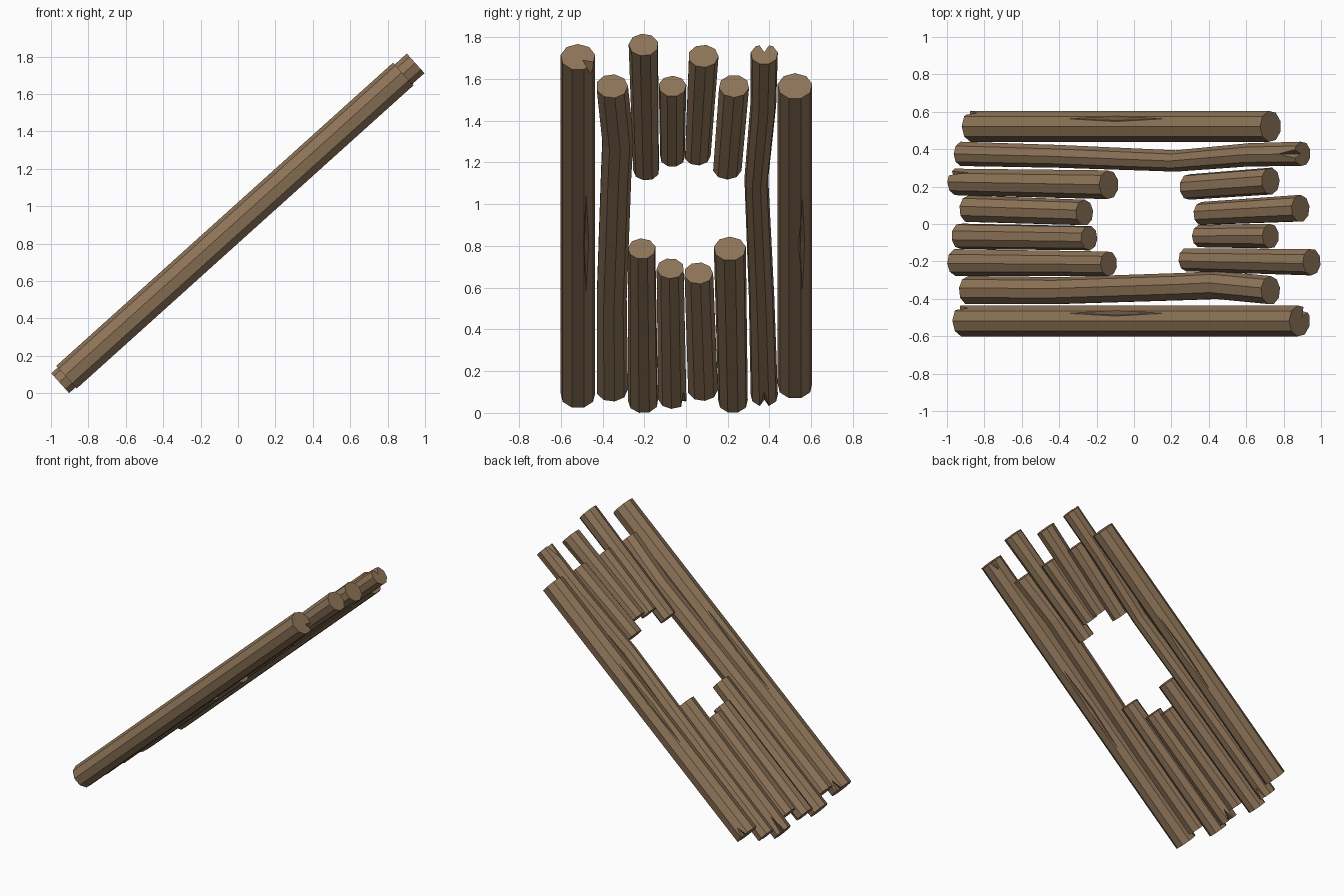
import bpy, bmesh, math
from mathutils import Vector, Matrix

if "Cube" in bpy.data.objects:
    bpy.data.objects.remove(bpy.data.objects["Cube"])

TILT = math.radians(42)
COS = math.cos(TILT)
SIDES = 9
# local frame: X along the logs, Y across the wall, Z out of the upper face
FRAME = Matrix.Translation((0, 0, 0.908)) @ Matrix.Rotation(-TILT, 4, 'Y')

wood = bpy.data.materials.new("brown wood")
wood.diffuse_color = (0.27, 0.175, 0.098, 1)
wood.use_nodes = True
wood.node_tree.nodes["Principled BSDF"].inputs["Base Color"].default_value = wood.diffuse_color


def finish(bm, name):
    bmesh.ops.recalc_face_normals(bm, faces=bm.faces)
    mesh = bpy.data.meshes.new(name)
    bm.to_mesh(mesh)
    bm.free()
    mesh.materials.append(wood)
    ob = bpy.data.objects.new(name, mesh)
    ob.matrix_world = FRAME
    bpy.context.collection.objects.link(ob)
    return ob


def axis_y(rings, x):
    """Height across the wall and radius of a log at world x."""
    for (x0, y0, r0), (x1, y1, r1) in zip(rings, rings[1:]):
        if x <= x1:
            t = (x - x0) / (x1 - x0)
            return y0 + t * (y1 - y0), r0 + t * (r1 - r0)
    return rings[-1][1:]


def log(name, rings, nicks=(), turn=0):
    """rings: (world x, y, radius); nicks: (world x, angle, half length, half width, depth)."""
    bm = bmesh.new()
    loops = []
    for x, y, r in rings:
        loop = []
        for i in range(SIDES):
            a = math.radians(turn) + 2 * math.pi * i / SIDES
            loop.append(bm.verts.new((x / COS, y + r * math.sin(a), r * math.cos(a))))
        loops.append(loop)
    for a, b in zip(loops, loops[1:]):
        for i in range(SIDES):
            j = (i + 1) % SIDES
            bm.faces.new((a[i], a[j], b[j], b[i]))
    bm.faces.new(loops[0])
    bm.faces.new(loops[-1])
    ob = finish(bm, name)
    if not nicks:
        return
    # cracks and split ends: slim spindle cutters
    bm = bmesh.new()
    for x, deg, length, width, depth in nicks:
        y, r = axis_y(rings, x)
        a = math.radians(deg)
        out = Vector((0, math.sin(a), math.cos(a)))
        side = Vector((0, math.cos(a), -math.sin(a)))
        along = Vector((length, 0, 0))
        c = Vector((x / COS, y, 0)) + out * r * 0.96
        tips = [bm.verts.new(c + s * along) for s in (1, -1)]
        belt = [bm.verts.new(c + v) for v in
                (side * width, out * depth, -side * width, -out * depth)]
        for tip in tips:
            for i in range(4):
                bm.faces.new((tip, belt[i], belt[(i + 1) % 4]))
    cutter = finish(bm, name + "_crack_cutter")
    cutter.hide_render = True
    cutter.hide_set(True)
    cutter.display_type = 'WIRE'
    mod = ob.modifiers.new("cracks", 'BOOLEAN')
    mod.operation = 'DIFFERENCE'
    mod.solver = 'EXACT'
    mod.object = cutter


# outer full-length logs
log("outer_log_back", [(-0.865, 0.522, 0.084), (0.73, 0.522, 0.084)],
    [(-0.05, 30, 0.35, 0.018, 0.018), (-0.05, 155, 0.35, 0.018, 0.018),
     (-0.865, 65, 0.07, 0.02, 0.04)])
log("outer_log_front", [(-0.915, -0.518, 0.084), (0.885, -0.518, 0.084)],
    [(-0.05, 30, 0.35, 0.018, 0.018), (-0.05, 150, 0.35, 0.018, 0.018),
     (-0.915, 60, 0.08, 0.02, 0.04), (0.885, 130, 0.07, 0.025, 0.05)])

# bent logs beside the hole
log("bent_log_back", [(-0.92, 0.375, 0.066), (-0.4, 0.362, 0.062), (0.23, 0.337, 0.058),
                      (0.62, 0.37, 0.063), (0.9, 0.375, 0.066)],
    [(0.9, 0, 0.11, 0.026, 0.05), (-0.92, 180, 0.1, 0.022, 0.04)])
log("bent_log_front", [(-0.885, -0.355, 0.077), (-0.4, -0.358, 0.074), (0.25, -0.337, 0.075),
                       (0.45, -0.328, 0.077), (0.73, -0.355, 0.077)], turn=10)

# broken logs: lower stub and upper stub on each row
broken = [
    ("a", [(-0.95, 0.225, 0.072), (-0.135, 0.21, 0.078)], [(-0.95, 45, 0.13, 0.018, 0.04)],
     [(0.29, 0.198, 0.069), (0.73, 0.23, 0.073)]),
    ("b", [(-0.885, 0.08, 0.073), (-0.265, 0.06, 0.07)], [],
     [(0.36, 0.055, 0.063), (0.89, 0.083, 0.073)]),
    ("c", [(-0.93, -0.065, 0.069), (-0.24, -0.075, 0.066)], [(-0.93, 125, 0.09, 0.02, 0.045)],
     [(0.35, -0.065, 0.06), (0.73, -0.065, 0.067)]),
    ("d", [(-0.95, -0.205, 0.073), (-0.135, -0.212, 0.067)], [],
     [(0.28, -0.19, 0.063), (0.95, -0.203, 0.072)]),
]
for i, (row, lower, nicks, upper) in enumerate(broken):
    log("lower_stub_" + row, lower, nicks, turn=12 * i)
    log("upper_stub_" + row, upper, turn=20 - 9 * i)
